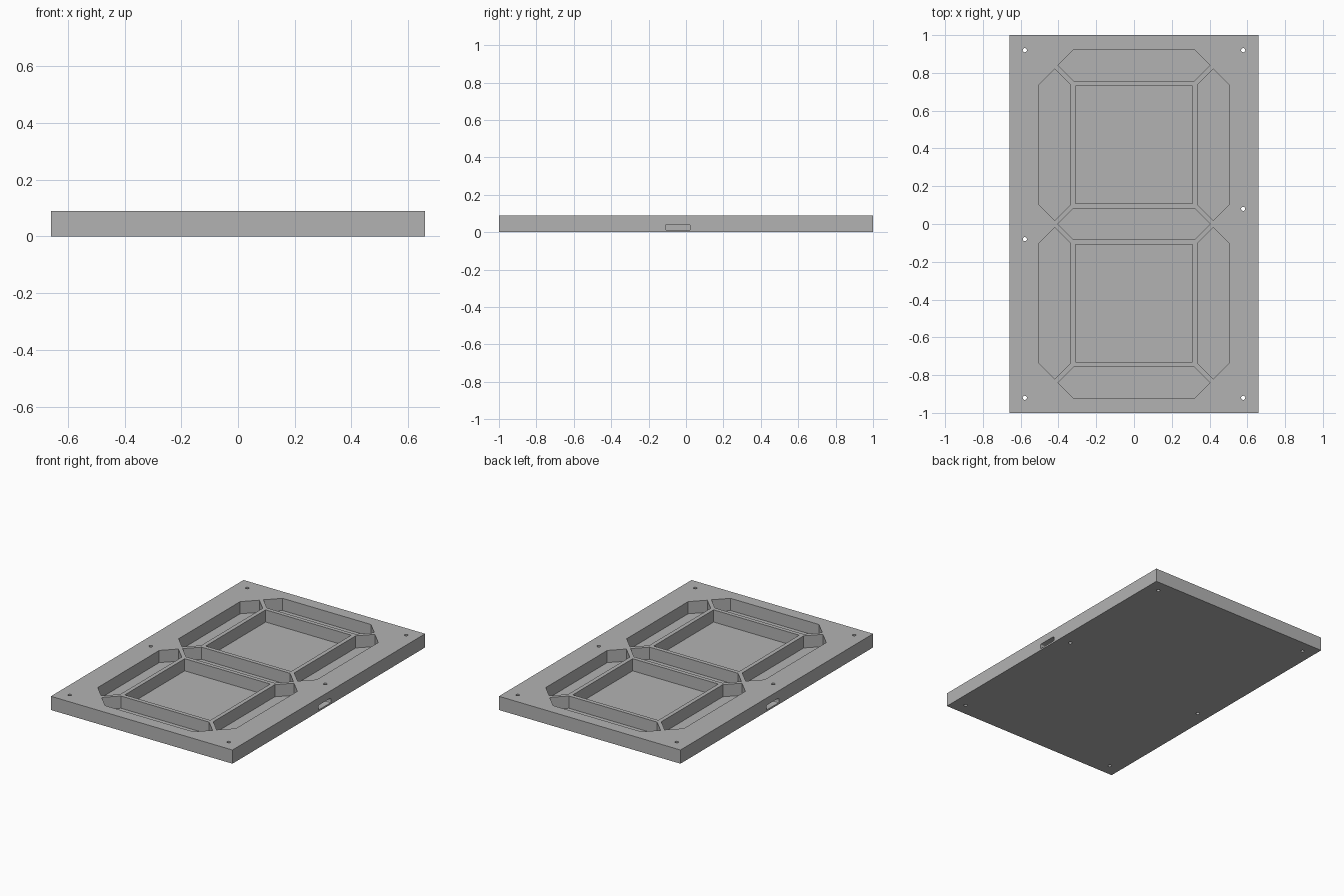
import bpy, bmesh
from math import pi, cos, sin
from mathutils import Matrix, Vector

cube = bpy.data.objects.get("Cube")
if cube:
    bpy.data.objects.remove(cube, do_unlink=True)

WIDTH, LENGTH, HEIGHT = 1.32, 2.0, 0.09
FLOOR = 0.01      # thickness left under the pockets
PITCH = 0.84      # spacing of the horizontal segments
TOP = HEIGHT + 0.05

grey = bpy.data.materials.new("grey_plastic")
grey.use_nodes = True
colour = (0.45, 0.45, 0.45, 1)
grey.diffuse_color = colour
grey.node_tree.nodes["Principled BSDF"].inputs["Base Color"].default_value = colour


def add_prism(bm, outline, direction):
    """Extrude a closed outline of points along a direction."""
    face = bm.faces.new([bm.verts.new(p) for p in outline])
    result = bmesh.ops.extrude_face_region(bm, geom=[face], use_keep_orig=True)
    moved = [g for g in result["geom"] if isinstance(g, bmesh.types.BMVert)]
    bmesh.ops.translate(bm, verts=moved, vec=direction)


def make_object(name, bm):
    bmesh.ops.recalc_face_normals(bm, faces=bm.faces[:])
    mesh = bpy.data.meshes.new(name)
    bm.to_mesh(mesh)
    bm.free()
    mesh.materials.append(grey)
    obj = bpy.data.objects.new(name, mesh)
    bpy.context.collection.objects.link(obj)
    return obj


def segment(bm, x, y, half_length, upright):
    """Pointed six-sided pocket, lying or upright."""
    w = 0.082
    s = half_length - w
    pts = [(-half_length, 0), (-s, -w), (s, -w), (half_length, 0), (s, w), (-s, w)]
    if upright:
        pts = [(-b, a) for a, b in pts]
    add_prism(bm, [(x + a, y + b, FLOOR) for a, b in pts], (0, 0, TOP - FLOOR))


# Base slab
bm = bmesh.new()
bmesh.ops.create_cube(bm, size=1, matrix=Matrix.Translation((0, 0, HEIGHT / 2))
                      @ Matrix.Diagonal((WIDTH, LENGTH, HEIGHT, 1)))
panel = make_object("display_panel", bm)

# Segment pockets
bm = bmesh.new()
for row in (-1, 0, 1):
    segment(bm, 0, row * PITCH, 0.403, False)
for sx in (-1, 1):
    for sy in (-1, 1):
        segment(bm, sx * 0.42, sy * PITCH / 2, 0.401, True)

# Square windows inside the figure
h = 0.311
for sy in (-1, 1):
    c = sy * PITCH / 2
    add_prism(bm, [(-h, c - h, FLOOR), (h, c - h, FLOOR), (h, c + h, FLOOR), (-h, c + h, FLOOR)],
              (0, 0, TOP - FLOOR))

# Screw holes, right through
for turn in (-1, 1):
    for y in (-0.92, 0.08, 0.92):
        ring = [(turn * (0.578 + 0.011 * cos(a)), turn * (y + 0.011 * sin(a)), -0.05)
                for a in (2 * pi * i / 24 for i in range(24))]
        add_prism(bm, ring, (0, 0, TOP + 0.05))

# Rounded cable slots in the two long sides
for turn in (-1, 1):
    r, outline = 0.005, []
    for i, (sy, sz) in enumerate([(1, 1), (-1, 1), (-1, -1), (1, -1)]):
        for k in range(4):
            a = pi / 2 * (i + k / 3)
            y = -0.043 + sy * (0.064 - r) + r * cos(a)
            z = 0.0265 + sz * (0.0155 - r) + r * sin(a)
            outline.append((turn * 0.7, turn * y, z))
    add_prism(bm, outline, Vector((-turn * 0.16, 0, 0)))

cutter = make_object("pocket_cutter", bm)
cutter.hide_render = True

# Cut everything out of the slab
cut = panel.modifiers.new("pockets", "BOOLEAN")
cut.operation = "DIFFERENCE"
cut.solver = "EXACT"
cut.object = cutter
bpy.ops.object.select_all(action="DESELECT")
bpy.context.view_layer.objects.active = panel
panel.select_set(True)
bpy.ops.object.modifier_apply(modifier=cut.name)
bpy.data.objects.remove(cutter, do_unlink=True)
bpy.ops.object.shade_smooth_by_angle(angle=pi / 6)
